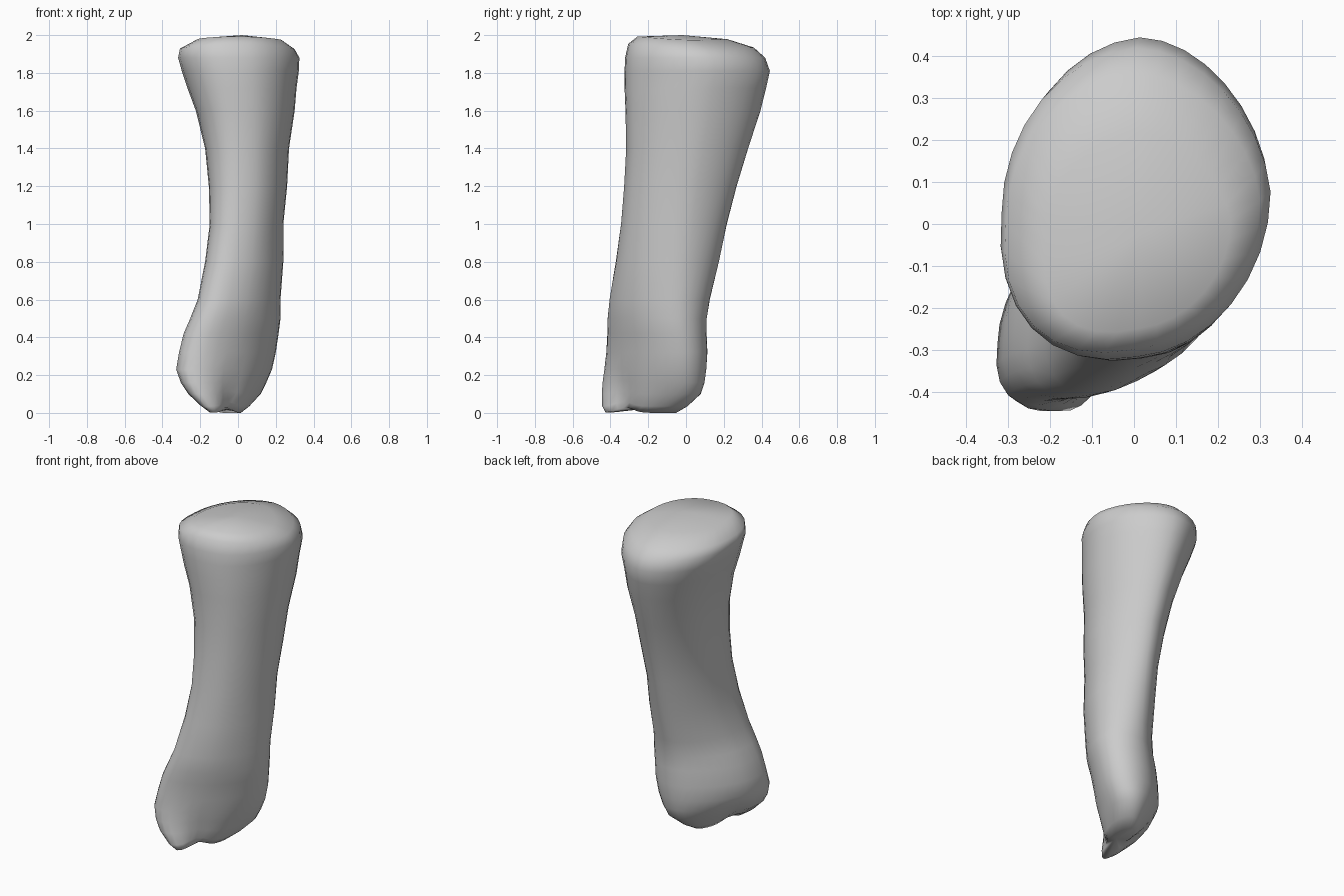
import bpy, bmesh
from math import cos, sin, pi, sqrt, exp

if "Cube" in bpy.data.objects:
    bpy.data.objects.remove(bpy.data.objects["Cube"], do_unlink=True)

SEGMENTS = 32

# Cross-sections: height, x range, y range, diagonal skew of the oval
sections = [
    (0.0, -0.14, 0.015, -0.41, -0.04, 0.008),
    (0.035, -0.19, 0.06, -0.428, 0.02, 0.017),
    (0.10, -0.26, 0.12, -0.43, 0.09, 0.030),
    (0.16, -0.30, 0.15, -0.425, 0.11, 0.034),
    (0.23, -0.325, 0.18, -0.415, 0.12, 0.035),
    (0.32, -0.31, 0.20, -0.405, 0.125, 0.033),
    (0.42, -0.285, 0.215, -0.40, 0.12, 0.029),
    (0.50, -0.25, 0.225, -0.40, 0.12, 0.025),
    (0.60, -0.21, 0.225, -0.39, 0.135, 0.020),
    (0.80, -0.17, 0.24, -0.36, 0.18, 0.013),
    (1.00, -0.145, 0.24, -0.335, 0.22, 0.009),
    (1.20, -0.15, 0.26, -0.32, 0.27, 0.007),
    (1.40, -0.17, 0.27, -0.31, 0.33, 0.006),
    (1.60, -0.22, 0.30, -0.315, 0.395, 0.006),
    (1.72, -0.265, 0.31, -0.32, 0.425, 0.007),
    (1.81, -0.295, 0.322, -0.32, 0.445, 0.008),
    (1.88, -0.315, 0.325, -0.317, 0.42, 0.008),
    (1.945, -0.305, 0.30, -0.30, 0.36, 0.008),
    (1.985, -0.21, 0.23, -0.25, 0.22, 0.005),
]


def oval(z, x0, x1, y0, y1, skew):
    """Points of a sheared oval, fuller at the front right, flatter at the back left."""
    cx, cy, hx, hy = (x0 + x1) / 2, (y0 + y1) / 2, (x1 - x0) / 2, (y1 - y0) / 2
    shear = skew / hx
    depth = sqrt(hy * hy - shear * shear)
    for i in range(SEGMENTS):
        t = 2 * pi * i / SEGMENTS
        amount = 0.022 if sin(t) < 0 else 0.016
        lean = amount * max(0, sin(2 * t)) * depth / hy
        x = cx + hx * cos(t) - lean
        y = cy + shear * cos(t) + depth * sin(t) - lean
        # The upper end is domed and slopes gently down towards the back
        drop = 0.03 * y + 0.2 * x * x if z > 1.9 else 0
        yield sculpt(x, y, z - drop, y - x < cy - cx)


def sculpt(x, y, z, front_side):
    """Cut the notch that divides the lower end into two knuckles."""
    fade = max(0, 1 - z / 0.28)
    along = (x + y) / sqrt(2)
    groove = fade * exp(-((along + 0.27) / 0.07) ** 2)
    if front_side:
        x -= 0.025 * groove
        y += 0.025 * groove
    return x, y, z + 0.028 * groove


# Loft the bone through its cross-sections
bm = bmesh.new()
rings = [[bm.verts.new(p) for p in oval(*s)] for s in sections]
for low, high in zip(rings, rings[1:]):
    for i in range(SEGMENTS):
        j = (i + 1) % SEGMENTS
        bm.faces.new((low[i], low[j], high[j], high[i]))

# Close both ends with shallow caps
for ring, centre in ((rings[0], (-0.06, -0.23, 0.02)), (rings[-1], (0.02, -0.02, 2.0))):
    tip = bm.verts.new(centre)
    for i in range(SEGMENTS):
        bm.faces.new((ring[i], ring[(i + 1) % SEGMENTS], tip))
bmesh.ops.recalc_face_normals(bm, faces=bm.faces)

mesh = bpy.data.meshes.new("bone_shaft")
bm.to_mesh(mesh)
bm.free()
bone = bpy.data.objects.new("bone_shaft", mesh)
bpy.context.collection.objects.link(bone)

# Plain grey surface
grey = bpy.data.materials.new("bone_grey")
grey.use_nodes = True
colour = (0.6, 0.6, 0.6, 1)
grey.diffuse_color = colour
grey.node_tree.nodes["Principled BSDF"].inputs["Base Color"].default_value = colour
mesh.materials.append(grey)

mesh.polygons.foreach_set("use_smooth", [True] * len(mesh.polygons))
